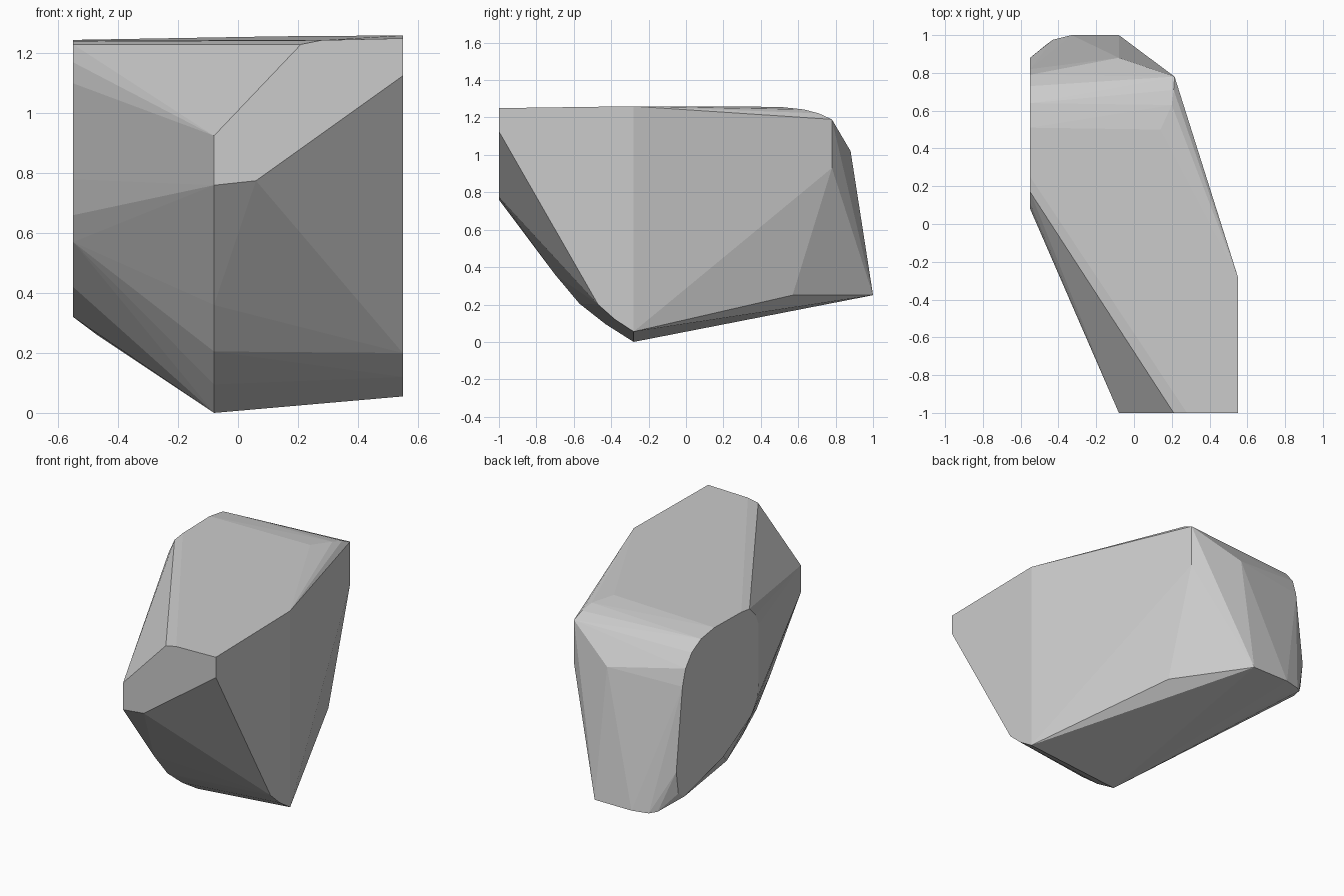
import bpy, bmesh

if "Cube" in bpy.data.objects:
    bpy.data.objects.remove(bpy.data.objects["Cube"])

# Cross-section profiles (y, z) at fixed x positions
left_end = [(.17, 1.23), (.25, 1.24), (.51, 1.245), (.64, 1.225), (.73, 1.175),
            (.79, 1.10), (.82, 1.0), (.88, .5), (.86, .36), (.80, .32),
            (.42, .42), (.15, .57), (.09, .66), (.08, .78), (.08, 1.10), (.11, 1.17)]
keel = [(-1, .925), (-1, .76), (-.70, .36), (-.57, .205), (-.43, .095),
        (-.28, 0), (1, .25), (.88, 1.02)]
right_end = [(-1, 1.25), (-1, 1.125), (-.47, .2), (-.38, .12), (-.28, .055), (-.28, 1.26)]
back_corner = [(.78, 1.19), (.78, .93), (.57, .25)]

points = []
for x, profile in ((-.55, left_end), (-.08, keel), (.55, right_end), (.215, back_corner)):
    points += [(x, y, z) for y, z in profile]

# Front facet corners, rounded upper back, lower back edge
points += [(.06, -1, .775), (.21, -1, 1.23), (.28, -1, 1.244),
           (.14, .5, 1.257), (.20, .63, 1.243), (.21, .71, 1.222),
           (-.33, 1, .25), (-.43, .975, .25), (-.47, .945, .26)]

# Faceted rock body: convex skin over the profiles
bm = bmesh.new()
for p in points:
    bm.verts.new(p)
result = bmesh.ops.convex_hull(bm, input=bm.verts)
loose = {v for v in result["geom_interior"] + result["geom_unused"]
         if isinstance(v, bmesh.types.BMVert)}
bmesh.ops.delete(bm, geom=list(loose), context='VERTS')
bmesh.ops.dissolve_limit(bm, angle_limit=.01, verts=bm.verts, edges=bm.edges)
bmesh.ops.recalc_face_normals(bm, faces=bm.faces)
mesh = bpy.data.meshes.new("rock")
bm.to_mesh(mesh)
bm.free()
bpy.context.collection.objects.link(bpy.data.objects.new("rock", mesh))
